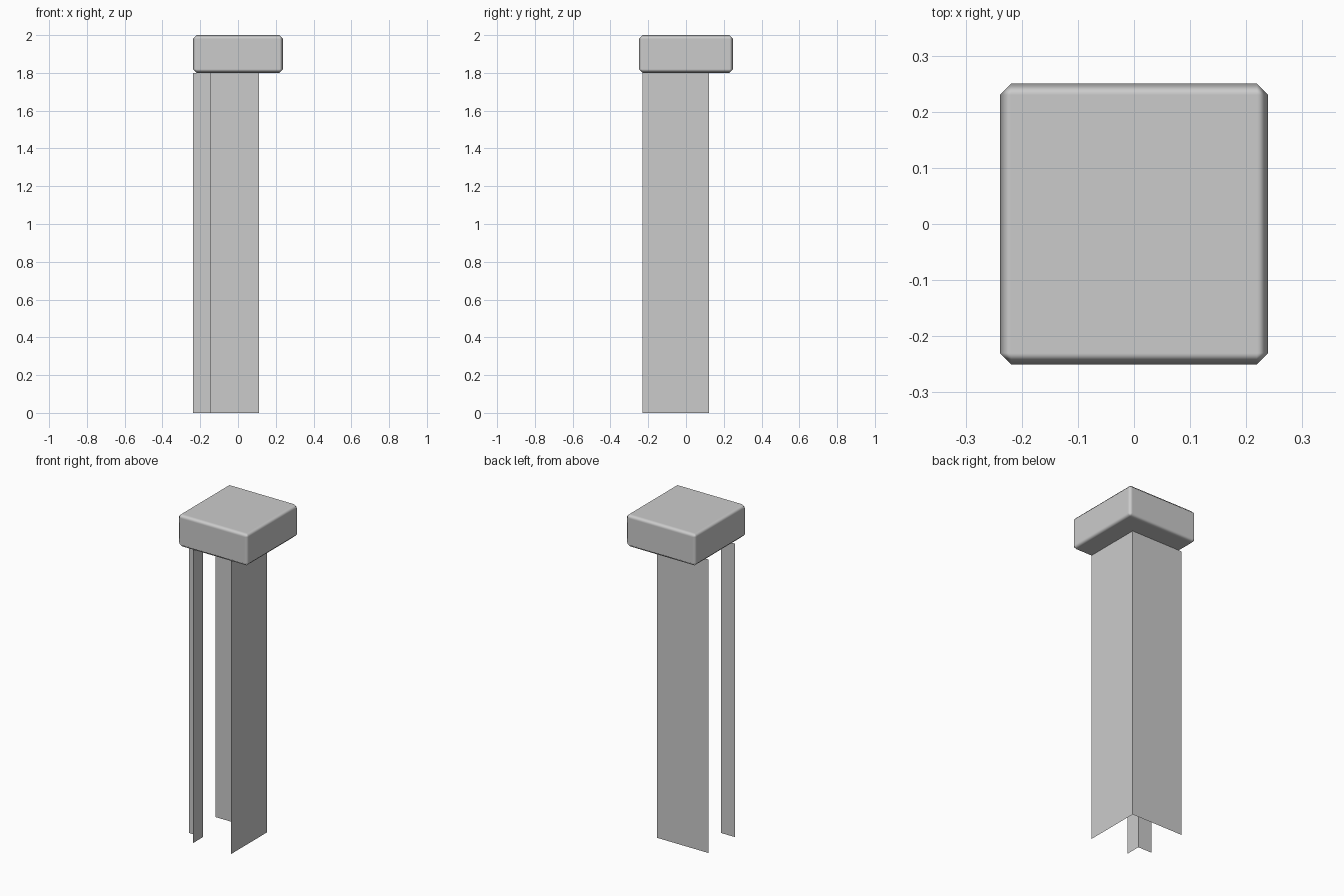
import bpy, bmesh

if "Cube" in bpy.data.objects:
    bpy.data.objects.remove(bpy.data.objects["Cube"])

CAP_BASE = 1.8


def make_object(name, bm):
    mesh = bpy.data.meshes.new(name)
    bm.to_mesh(mesh)
    bm.free()
    obj = bpy.data.objects.new(name, mesh)
    bpy.context.collection.objects.link(obj)
    return obj


def angle_sheet(name, corner, arm):
    """Thin L-shaped sheet: arms run from the corner toward -x and -y."""
    x, y = corner
    bm = bmesh.new()
    path = [(x, y - arm), (x, y), (x - arm, y)]
    low = [bm.verts.new((px, py, 0)) for px, py in path]
    high = [bm.verts.new((px, py, CAP_BASE)) for px, py in path]
    for i in range(2):
        bm.faces.new((low[i], low[i + 1], high[i + 1], high[i]))
    return make_object(name, bm)


# Block on top with softly chamfered edges
bm = bmesh.new()
bmesh.ops.create_cube(bm, size=1)
bmesh.ops.scale(bm, verts=bm.verts, vec=(0.478, 0.5, 2 - CAP_BASE))
bmesh.ops.translate(bm, verts=bm.verts, vec=(0, 0, (2 + CAP_BASE) / 2))
for f in bm.faces:
    f.smooth = True
cap = make_object("top_block", bm)
bevel = cap.modifiers.new("Chamfer", 'BEVEL')
bevel.width = 0.02
bevel.segments = 1
bevel.harden_normals = True

# Open angled sheets forming the post
angle_sheet("large_post_angle", (0.112, 0.122), 0.351)
angle_sheet("small_post_angle", (-0.144, -0.134), 0.095)
